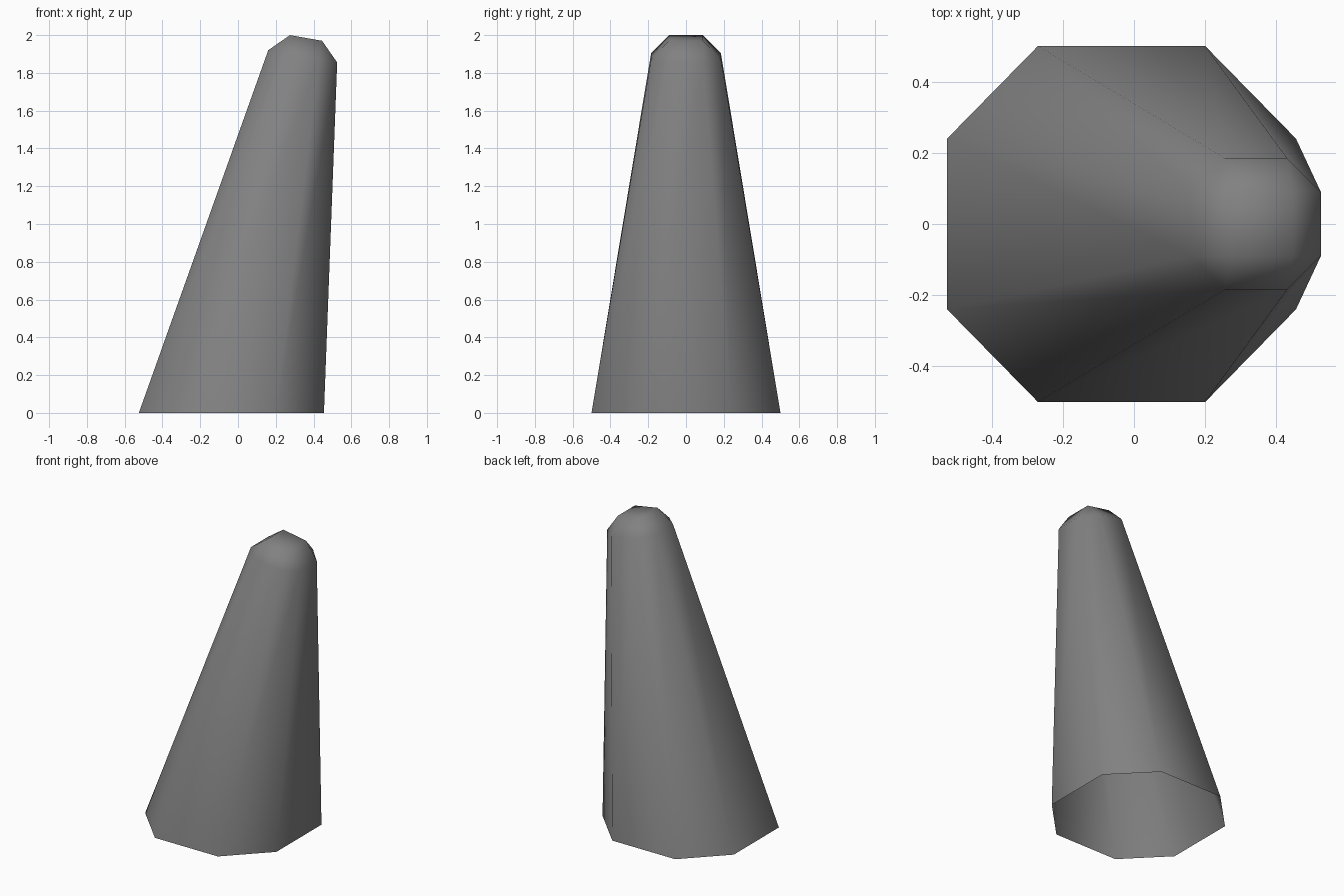
import bpy
import bmesh

# Remove the default cube
cube = bpy.data.objects.get("Cube")
if cube:
    bpy.data.objects.remove(cube, do_unlink=True)

# Single flat grey
grey = bpy.data.materials.new("stone_grey")
grey.use_nodes = True
colour = (0.22, 0.22, 0.22, 1.0)
grey.diffuse_color = colour
grey.node_tree.nodes["Principled BSDF"].inputs["Base Color"].default_value = colour


def chamfered_ring(bm, x_out, x_in, y_out, y_in, height):
    """Eight corners of a chamfered rectangle; height(x) sets its tilt."""
    (x0, x1), (a, b) = x_out, x_in
    plan = [(x1, -y_in), (x1, y_in), (b, y_out), (a, y_out),
            (x0, y_in), (x0, -y_in), (a, -y_out), (b, -y_out)]
    return [bm.verts.new((x, y, height(x))) for x, y in plan]


bm = bmesh.new()

# Leaning, tapering shaft, open underneath
base = chamfered_ring(bm, (-0.525, 0.455), (-0.27, 0.20), 0.5, 0.24, lambda x: 0)
shoulder = chamfered_ring(bm, (0.16, 0.525), (0.255, 0.43), 0.185, 0.09,
                          lambda x: 1.92 - 0.178 * (x - 0.16))
for i in range(8):
    j = (i + 1) % 8
    bm.faces.new((base[i], base[j], shoulder[j], shoulder[i]))

# Tilted square tip, with sloping sides and triangular corners
tip = [bm.verts.new(p) for p in ((0.445, -0.09, 1.97), (0.445, 0.09, 1.97),
                                 (0.275, 0.09, 2.0), (0.275, -0.09, 2.0))]
bm.faces.new(tip)
for i in range(4):
    j = (i + 1) % 4
    a, b, c = (shoulder[(2 * i + k) % 8] for k in range(3))
    bm.faces.new((a, b, tip[j], tip[i]))
    bm.faces.new((b, c, tip[j]))

for face in bm.faces:
    face.smooth = True
mesh = bpy.data.meshes.new("leaning_spike")
bm.to_mesh(mesh)
bm.free()
mesh.materials.append(grey)
spike = bpy.data.objects.new("leaning_spike", mesh)
bpy.context.collection.objects.link(spike)
